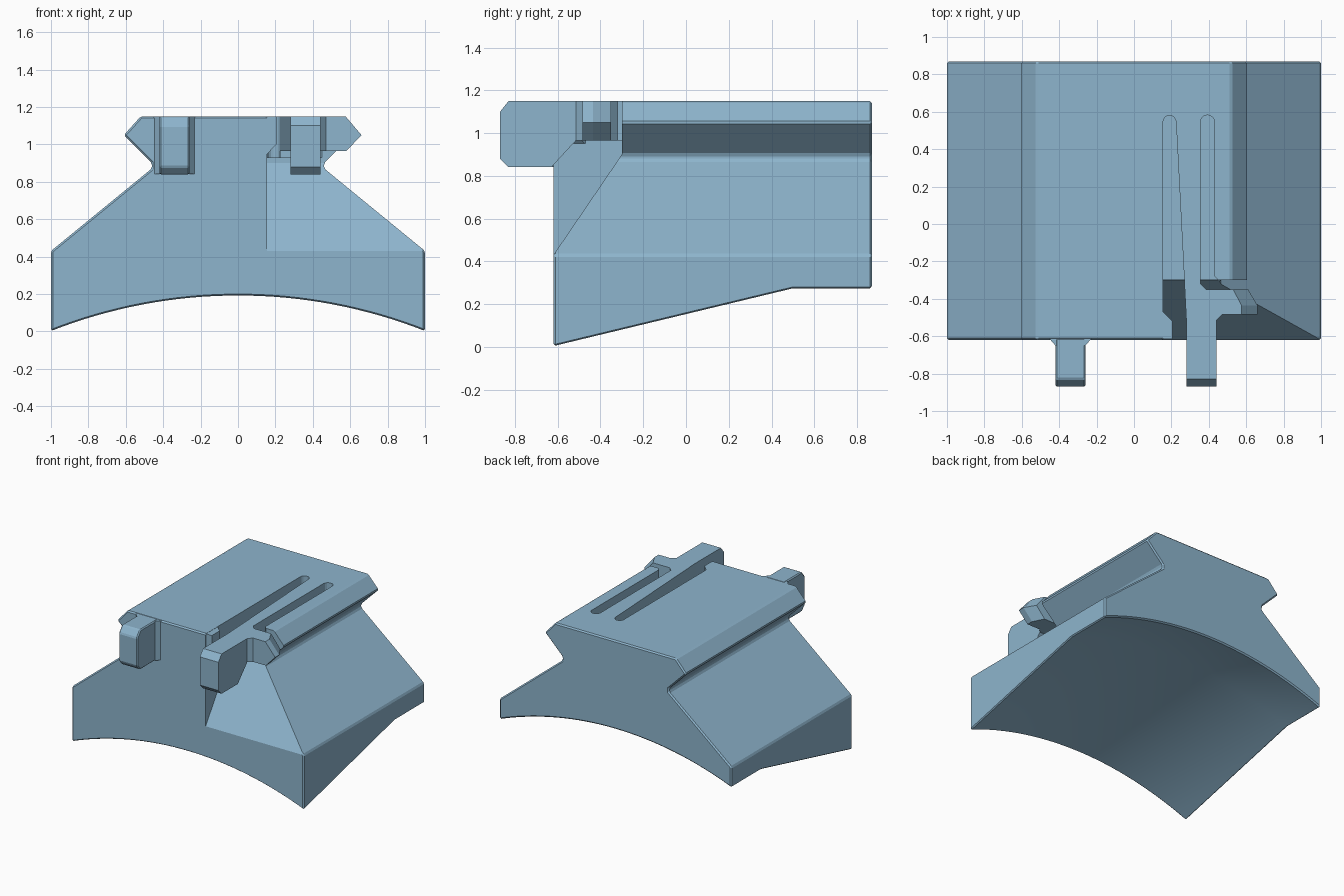
import bpy, bmesh, math

if "Cube" in bpy.data.objects:
    bpy.data.objects.remove(bpy.data.objects["Cube"])

mat = bpy.data.materials.new("steel_blue")
mat.diffuse_color = (0.27, 0.46, 0.61, 1)
mat.use_nodes = True
mat.node_tree.nodes["Principled BSDF"].inputs["Base Color"].default_value = mat.diffuse_color


def loft(name, rings):
    """Closed solid through matching rings of 3D points."""
    bm = bmesh.new()
    vs = [[bm.verts.new(p) for p in r] for r in rings]
    n = len(rings[0])
    for a, b in zip(vs, vs[1:]):
        for i in range(n):
            j = (i + 1) % n
            bm.faces.new((a[i], a[j], b[j], b[i]))
    bm.faces.new(vs[0])
    bm.faces.new(vs[-1])
    bmesh.ops.recalc_face_normals(bm, faces=bm.faces)
    me = bpy.data.meshes.new(name)
    bm.to_mesh(me)
    bm.free()
    ob = bpy.data.objects.new(name, me)
    bpy.context.collection.objects.link(ob)
    me.materials.append(mat)
    return ob


def prism_x(name, yz, x0, x1):
    return loft(name, [[(x, y, z) for y, z in yz] for x in (x0, x1)])


def prism_z(name, xy, z0, z1):
    return loft(name, [[(x, y, z) for x, y in xy] for z in (z0, z1)])


def apply_mods(ob):
    bpy.context.view_layer.objects.active = ob
    for m in list(ob.modifiers):
        bpy.ops.object.modifier_apply(modifier=m.name)


def bevel(ob, width):
    m = ob.modifiers.new("bevel", 'BEVEL')
    m.width, m.segments, m.limit_method = width, 1, 'ANGLE'
    m.angle_limit = math.radians(30)
    apply_mods(ob)


def cut(ob, cutter):
    m = ob.modifiers.new("cut", 'BOOLEAN')
    m.operation, m.solver, m.object = 'DIFFERENCE', 'EXACT', cutter
    apply_mods(ob)
    bpy.data.objects.remove(cutter)


# Saddle body: dovetail rail on top, arched underside rising to the back
half = [(1, 0.43), (0.46, 0.872), (0.46, 0.9), (0.61, 1.05), (0.52, 1.15)]
upper = half + [(-x, z) for x, z in reversed(half)]
R = (1 + 0.19 ** 2) / (2 * 0.19)
A = math.asin(1 / R)
N = 32
arc = []
for i in range(N + 1):
    t = -A + 2 * A * i / N
    arc.append((R * math.sin(t), R * math.cos(t) - R + 0.19))
rings = []
for y, lift in ((-0.62, 0), (0.5, 0.27), (0.87, 0.27)):
    rings.append([(x, y, z) for x, z in upper] + [(x, y, z + lift) for x, z in arc])
body = loft("saddle_body", rings)
bevel(body, 0.01)

# Sloped relief at the front right corner
cut(body, prism_x("relief_cutter", [(-0.7, 0.43), (-0.62, 0.43), (-0.3, 0.9),
                                    (-0.3, 1.3), (-0.7, 1.3)], 0.155, 1.1))


def round_end(x0, x1, y):
    c, r = (x0 + x1) / 2, (x1 - x0) / 2
    return [(c - r * math.cos(math.pi * i / 8), y + r * math.sin(math.pi * i / 8))
            for i in range(9)]


# Pocket around the spring arm, with round slot ends
pocket = ([(0.155, -0.4)] + round_end(0.155, 0.225, 0.545)
          + round_end(0.355, 0.43, 0.545)
          + [(0.43, -0.28), (0.455, -0.305), (0.455, -0.4)])
cut(body, prism_z("pocket_cutter", pocket, 0.93, 1.3))

# Lip beside the arm, tapering below
lip_top = [(0.15, -0.465), (0.205, -0.52), (0.205, -0.615), (0.15, -0.615)]
lip_low = [(0.15, -0.465), (0.157, -0.472), (0.157, -0.615), (0.15, -0.615)]
lip = loft("arm_lip", [[(x, y, 0.95) for x, y in lip_low],
                       [(x, y, 1.0) for x, y in lip_top],
                       [(x, y, 1.148) for x, y in lip_top]])

# Spring arm between the slots
arm = prism_z("spring_arm", [
    (0.225, 0.545), (0.355, 0.545), (0.355, -0.32), (0.385, -0.35), (0.47, -0.35),
    (0.47, -0.485), (0.44, -0.515), (0.28, -0.515)], 0.965, 1.15)

# Skewed catch hook on the arm, continuing the rail section
hook_back = [(0.47, 0.965), (0.535, 0.965), (0.61, 1.05), (0.53, 1.15), (0.47, 1.15)]
hook_front = [(0.47, 0.965), (0.58, 0.965), (0.66, 1.05), (0.575, 1.15), (0.47, 1.15)]
hook = loft("catch_hook", [[(x, -0.35, z) for x, z in hook_back],
                           [(x, -0.435, z) for x, z in hook_front],
                           [(x, -0.485, z) for x, z in hook_front]])

# Finger tabs at the front
tip = [(-0.83, 1.15), (-0.87, 1.1), (-0.87, 0.88), (-0.83, 0.84)]
right_tab = prism_x("right_finger_tab",
                    [(-0.515, 1.15)] + tip + [(-0.63, 0.84), (-0.515, 0.965)], 0.28, 0.44)
left_tab = prism_x("left_finger_tab",
                   [(-0.61, 1.15)] + tip + [(-0.61, 0.84)], -0.42, -0.26)
bevel(left_tab, 0.008)
flare = prism_z("left_tab_flare", [(-0.455, -0.61), (-0.225, -0.61),
                                   (-0.26, -0.65), (-0.42, -0.65)], 0.842, 1.148)

# Smooth arch, crisp edges everywhere else
for ob in (body, lip, arm, hook, right_tab, left_tab, flare):
    bpy.ops.object.select_all(action='DESELECT')
    ob.select_set(True)
    bpy.context.view_layer.objects.active = ob
    bpy.ops.object.shade_smooth_by_angle(angle=math.radians(15))
